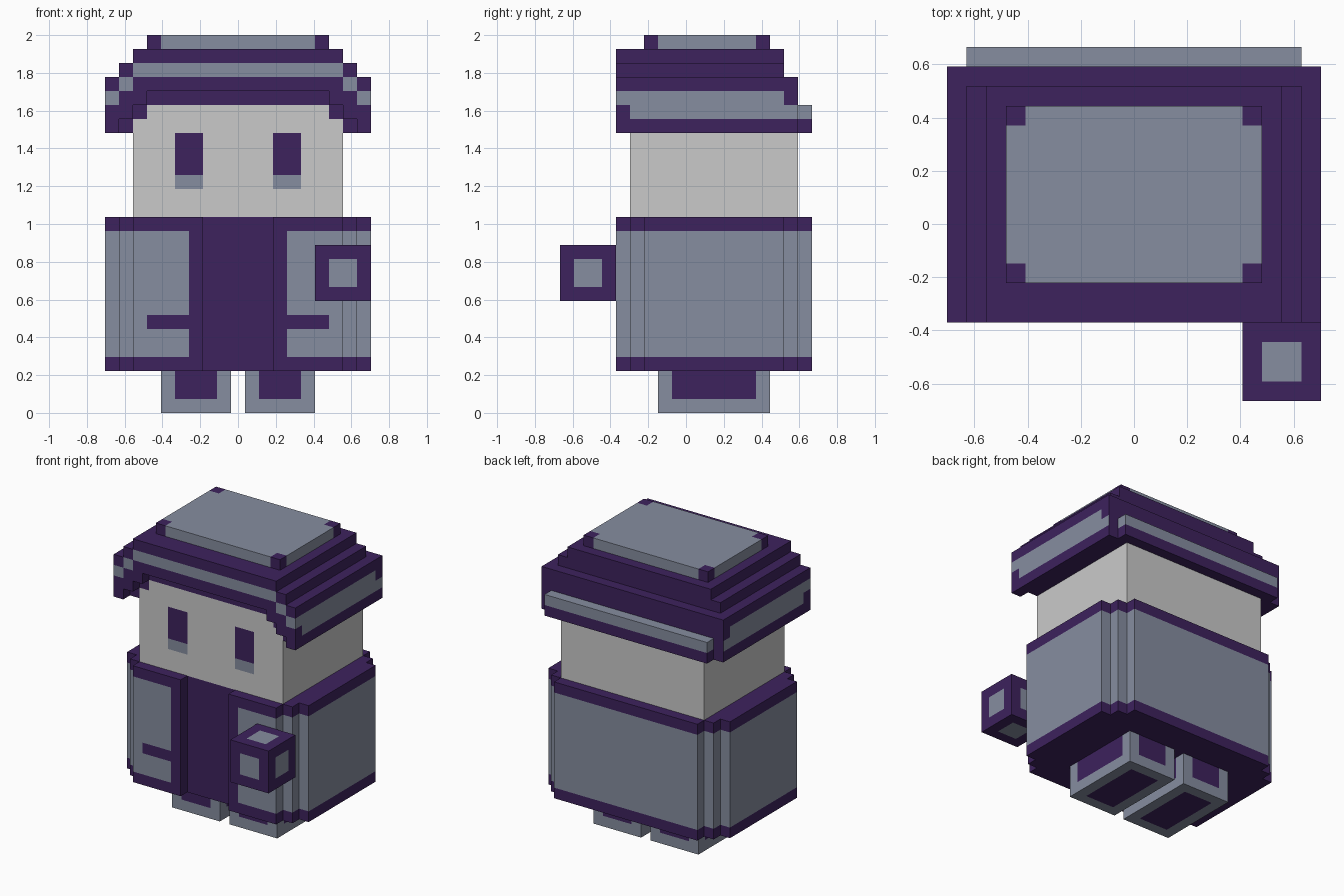
import bpy, bmesh
from mathutils import Vector

if "Cube" in bpy.data.objects:
    bpy.data.objects.remove(bpy.data.objects["Cube"])

V = 2 / 27  # block size: the figure is 27 blocks tall


def material(name, rgb):
    m = bpy.data.materials.new(name)
    m.diffuse_color = (*rgb, 1)
    m.use_nodes = True
    m.node_tree.nodes["Principled BSDF"].inputs["Base Color"].default_value = m.diffuse_color
    return m


DARK, GREY, LIGHT = 0, 1, 2
MATS = [material("dark purple", (0.047, 0.016, 0.110)),
        material("slate grey", (0.240, 0.270, 0.350)),
        material("pale grey", (0.590, 0.590, 0.590))]


# Shape rules: block x spans x-0.5..x+0.5, blocks y and z span y..y+1 and z..z+1
def body(x, y, z):
    a = abs(x)
    if not 3 <= z < 14 or (y == -5 and a <= 2):
        return False
    return any(a <= 7 + i and -5 + i <= y < 9 - i for i in range(3))


def head(x, y, z):
    fringe_corner = z == 21 and abs(x) == 7 and y == -4
    return abs(x) <= 7 and -4 <= y < 8 and 14 <= z < 22 and not fringe_corner


def hat(x, y, z):
    a = abs(x)
    if head(x, y, z) or (y == -5 and z < 23 and a <= 28 - z):
        return False
    if z == 26:
        return a <= 6 and -3 <= y < 6
    if z in (24, 25):
        return a <= 32 - z and -5 <= y < 7
    if 20 <= z < 24:
        return a <= 9 and -5 <= y < 8 or (z < 22 and a <= 8 and y == 8)
    return False


def left_leg(x, y, z):
    return -5 <= x <= -1 and -2 <= y < 6 and 0 <= z < 3


def right_leg(x, y, z):
    return left_leg(-x, y, z)


def hand_block(x, y, z):
    return 6 <= x <= 9 and -9 <= y < -5 and 8 <= z < 12


# Paint rules: colour of one block side with outward direction n
def paint_body(x, y, z, n):
    a = abs(x)
    if z in (3, 13) or n[2]:
        return DARK
    if y <= -4 and a <= 3:
        return DARK                                   # open front and lining
    if n[1] < 0 and y == -5 and z == 6 and a <= 6:
        return DARK                                   # pocket line
    return GREY


def paint_head(x, y, z, n):
    if n[1] < 0 and abs(x) in (3, 4):                 # eyes
        if 17 <= z < 20:
            return DARK
        if z == 16:
            return GREY
    return LIGHT


def paint_hat(x, y, z, n):
    a = abs(x)
    if z == 26:                                       # crown with dark corners
        return DARK if a == 6 and y in (-3, 5) else GREY
    if n[1] < 0 and y == -5:                          # arched front stripe
        return GREY if (z == 24 and a <= 7) or (z, a) in ((23, 8), (22, 9)) else DARK
    if y == 8 and z == 21:                            # raised back strip
        return GREY
    if n[0] and ((z == 22 and y < 7) or (z == 21 and y >= -4)) and a == 9:
        return GREY                                   # side stripe
    return DARK


def paint_leg(x, y, z, n):
    inset = ((n[0] or 2 <= abs(x) <= 4) and (n[1] or -1 <= y < 5) and (n[2] or z >= 1))
    return DARK if inset else GREY


def paint_hand(x, y, z, n):
    inset = ((n[0] or x in (7, 8)) and (n[1] or y in (-8, -7)) and (n[2] or z in (9, 10)))
    return GREY if inset else DARK


PARTS = {
    "coat": (body, paint_body),
    "head": (head, paint_head),
    "hat": (hat, paint_hat),
    "left_leg": (left_leg, paint_leg),
    "right_leg": (right_leg, paint_leg),
    "hand_block": (hand_block, paint_hand),
}
CELLS = {(x, y, z): name
         for x in range(-9, 10) for y in range(-9, 9) for z in range(27)
         for name, (solid, _) in PARTS.items() if solid(x, y, z)}
DIRS = [(1, 0, 0), (-1, 0, 0), (0, 1, 0), (0, -1, 0), (0, 0, 1), (0, 0, -1)]


def build(name, paint):
    """Skin the exposed block sides and merge flat areas of one colour."""
    bm = bmesh.new()
    for (x, y, z), owner in CELLS.items():
        if owner != name:
            continue
        c = Vector((x, y + 0.5, z + 0.5))
        for n in DIRS:
            if (x + n[0], y + n[1], z + n[2]) in CELLS:
                continue
            nv = Vector(n)
            u = Vector((n[1], n[2], n[0]))
            w = nv.cross(u)
            pts = [c + (nv + u * i + w * j) / 2
                   for i, j in ((-1, -1), (1, -1), (1, 1), (-1, 1))]
            f = bm.faces.new([bm.verts.new(p * V) for p in pts])
            f.material_index = paint(x, y, z, n)
    bmesh.ops.remove_doubles(bm, verts=bm.verts[:], dist=V * 0.01)
    bmesh.ops.dissolve_limit(bm, angle_limit=0.01, verts=bm.verts[:],
                             edges=bm.edges[:], delimit={'MATERIAL'})
    me = bpy.data.meshes.new(name)
    bm.to_mesh(me)
    bm.free()
    for m in MATS:
        me.materials.append(m)
    bpy.context.collection.objects.link(bpy.data.objects.new(name, me))


for part, (_, paint_rule) in PARTS.items():
    build(part, paint_rule)
